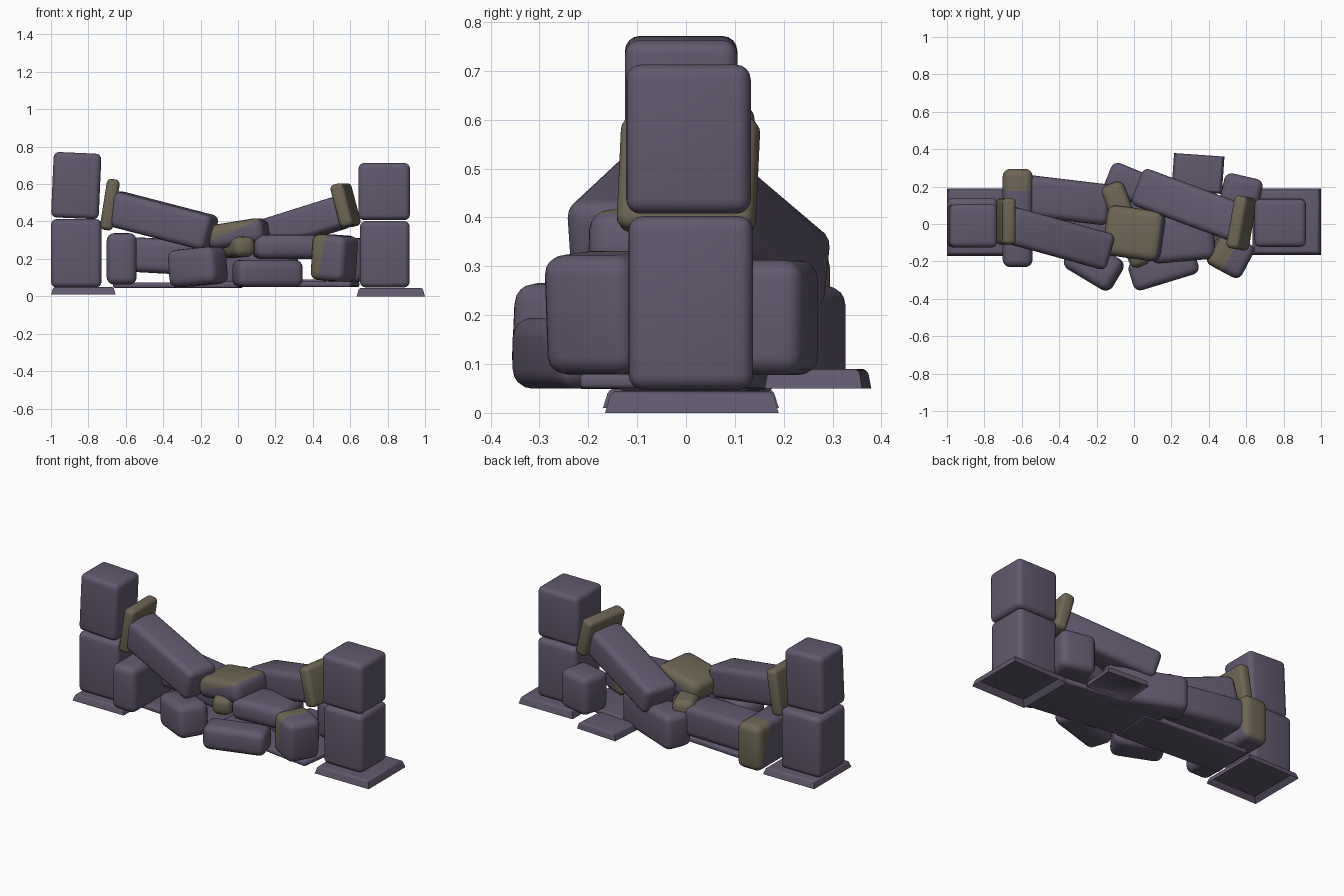
import bpy, bmesh
from math import radians
from mathutils import Vector, Euler

if "Cube" in bpy.data.objects:
    bpy.data.objects.remove(bpy.data.objects["Cube"], do_unlink=True)


def material(name, rgb):
    m = bpy.data.materials.new(name)
    m.use_nodes = True
    m.diffuse_color = (*rgb, 1)
    bsdf = m.node_tree.nodes["Principled BSDF"]
    bsdf.inputs["Base Color"].default_value = (*rgb, 1)
    bsdf.inputs["Roughness"].default_value = 0.9
    return m


PURPLE = material("purple stone", (0.12, 0.098, 0.155))
OLIVE = material("olive moss", (0.155, 0.132, 0.09))


def stone(name, center, size, rot=(0, 0, 0), bevel=0.03, taper=1.0,
          main=PURPLE, patch=None, recess=0, quat=None):
    """Rounded block; patch = (point, normal) in unit-box space marks the mossy side."""
    bm = bmesh.new()
    bmesh.ops.create_cube(bm, size=1)
    for v in bm.verts:
        if v.co.x > 0:
            v.co.y *= taper
            v.co.z *= taper
        v.co = Vector(a * b for a, b in zip(v.co, size))
    if recess:  # hollow underside with a rim
        for v in bm.verts:
            if v.co.z > 0:
                v.co.x *= 0.93
                v.co.y *= 0.93
        bm.faces.ensure_lookup_table()
        under = min(bm.faces, key=lambda f: f.calc_center_median().z)
        top_edges = [e for e in bm.edges if all(v.co.z > 0 for v in e.verts)]
        bmesh.ops.inset_region(bm, faces=[under], thickness=0.04)
        for v in under.verts:
            v.co.z += recess
        geom = top_edges
    else:
        geom = bm.edges[:]
    bmesh.ops.bevel(bm, geom=geom, offset=bevel, segments=4, profile=0.5,
                    affect='EDGES', clamp_overlap=True)
    if patch:
        p = Vector(a * b for a, b in zip(patch[0], size))
        n = Vector(patch[1])
        bmesh.ops.bisect_plane(bm, geom=bm.verts[:] + bm.edges[:] + bm.faces[:],
                               plane_co=p, plane_no=n)
        for f in bm.faces:
            if (f.calc_center_median() - p).dot(n) > 0:
                f.material_index = 1
    bmesh.ops.recalc_face_normals(bm, faces=bm.faces[:])
    mesh = bpy.data.meshes.new(name)
    bm.to_mesh(mesh)
    bm.free()
    mesh.materials.append(main)
    mesh.materials.append(OLIVE)
    ob = bpy.data.objects.new(name, mesh)
    bpy.context.collection.objects.link(ob)
    ob.location = center
    ob.rotation_euler = quat.to_euler() if quat else Euler([radians(a) for a in rot])
    bpy.ops.object.select_all(action='DESELECT')
    ob.select_set(True)
    bpy.context.view_layer.objects.active = ob
    bpy.ops.object.shade_smooth_by_angle(angle=radians(40))
    return ob


def beam(name, start, end, width, height, **kw):
    """Long block running from start to end."""
    a, b = Vector(start), Vector(end)
    d = b - a
    return stone(name, (a + b) / 2, (d.length, width, height),
                 quat=d.to_track_quat('X', 'Z'), **kw)


# Pillars at both ends, each on a hollow base plate
stone("right_base_plate", (-0.827, 0.01, 0.03), (0.345, 0.36, 0.04), bevel=0.012, recess=0.025)
stone("right_pillar_lower", (-0.865, 0.008, 0.23), (0.27, 0.262, 0.365))
stone("right_pillar_upper", (-0.865, -0.01, 0.592), (0.255, 0.23, 0.35), rot=(0, 2.5, 0))
stone("left_base_plate", (0.817, 0.012, 0.0225), (0.365, 0.355, 0.045), bevel=0.012, recess=0.03)
stone("left_pillar_lower", (0.785, 0.01, 0.225), (0.265, 0.255, 0.355))
stone("left_pillar_upper", (0.782, 0.005, 0.56), (0.275, 0.255, 0.305))

# Fallen beams leaning on the pillars, with mossy caps
beam("right_leaning_beam", (-0.68, 0.0, 0.475), (-0.14, -0.15, 0.335), 0.2, 0.19, bevel=0.035)
stone("right_beam_cap", (-0.685, 0.015, 0.49), (0.07, 0.25, 0.275), rot=(0, 9, 0), main=OLIVE, bevel=0.025)
beam("left_leaning_beam", (0.57, 0.0, 0.455), (0.03, 0.2, 0.285), 0.21, 0.17, bevel=0.035)
stone("left_beam_cap", (0.575, 0.005, 0.487), (0.075, 0.285, 0.235), rot=(0, -15, -10), main=OLIVE, bevel=0.025)

# Rubble on the right side
stone("right_cross_block", (-0.622, 0.032, 0.2), (0.16, 0.525, 0.275), bevel=0.04,
      patch=((0, 0.36, 0.1), (0, 1, 0.4)))
beam("right_back_beam", (-0.59, 0.155, 0.225), (-0.13, 0.1, 0.2), 0.22, 0.185, bevel=0.04)
stone("front_right_block", (-0.215, -0.215, 0.157), (0.29, 0.19, 0.2), rot=(0, -5, -31), bevel=0.045)

# Rubble in the middle
stone("center_top_stone", (0.0, -0.05, 0.335), (0.31, 0.27, 0.13), rot=(0, -9, -8),
      bevel=0.045, patch=((0.2, 0, 0.25), (-0.25, 0, 1)))
beam("center_moss_stone", (-0.125, 0.215, 0.26), (0.045, -0.225, 0.265), 0.13, 0.12,
     main=OLIVE, bevel=0.04, taper=0.9)
beam("back_center_block", (-0.14, 0.26, 0.155), (0.3, 0.08, 0.155), 0.17, 0.21, bevel=0.04)

# Rubble on the left side
stone("front_middle_slab", (0.255, -0.075, 0.265), (0.35, 0.25, 0.13), rot=(0, 0, 5), bevel=0.045)
stone("front_low_slab", (0.158, -0.235, 0.122), (0.365, 0.16, 0.145), rot=(0, 0, 17), bevel=0.04)
stone("front_left_block", (0.515, -0.165, 0.205), (0.2, 0.2, 0.245), rot=(0, 4, -28),
      bevel=0.04, patch=((-0.12, 0, 0), (-1, 0, 0.15)))
stone("back_left_block", (0.573, 0.165, 0.195), (0.21, 0.185, 0.235), rot=(0, 0, -13), bevel=0.04)

# Low ground plates
stone("back_loose_plate", (0.342, 0.27, 0.07), (0.27, 0.2, 0.04), rot=(0, 0, -4), bevel=0.012, recess=0.02)
stone("ground_slab_right", (-0.32, 0.02, 0.06), (0.68, 0.27, 0.03), rot=(0, 0, -4), bevel=0.01)
stone("ground_slab_left", (0.27, 0.0, 0.065), (0.72, 0.34, 0.03), rot=(0, 0, -8), bevel=0.01)
